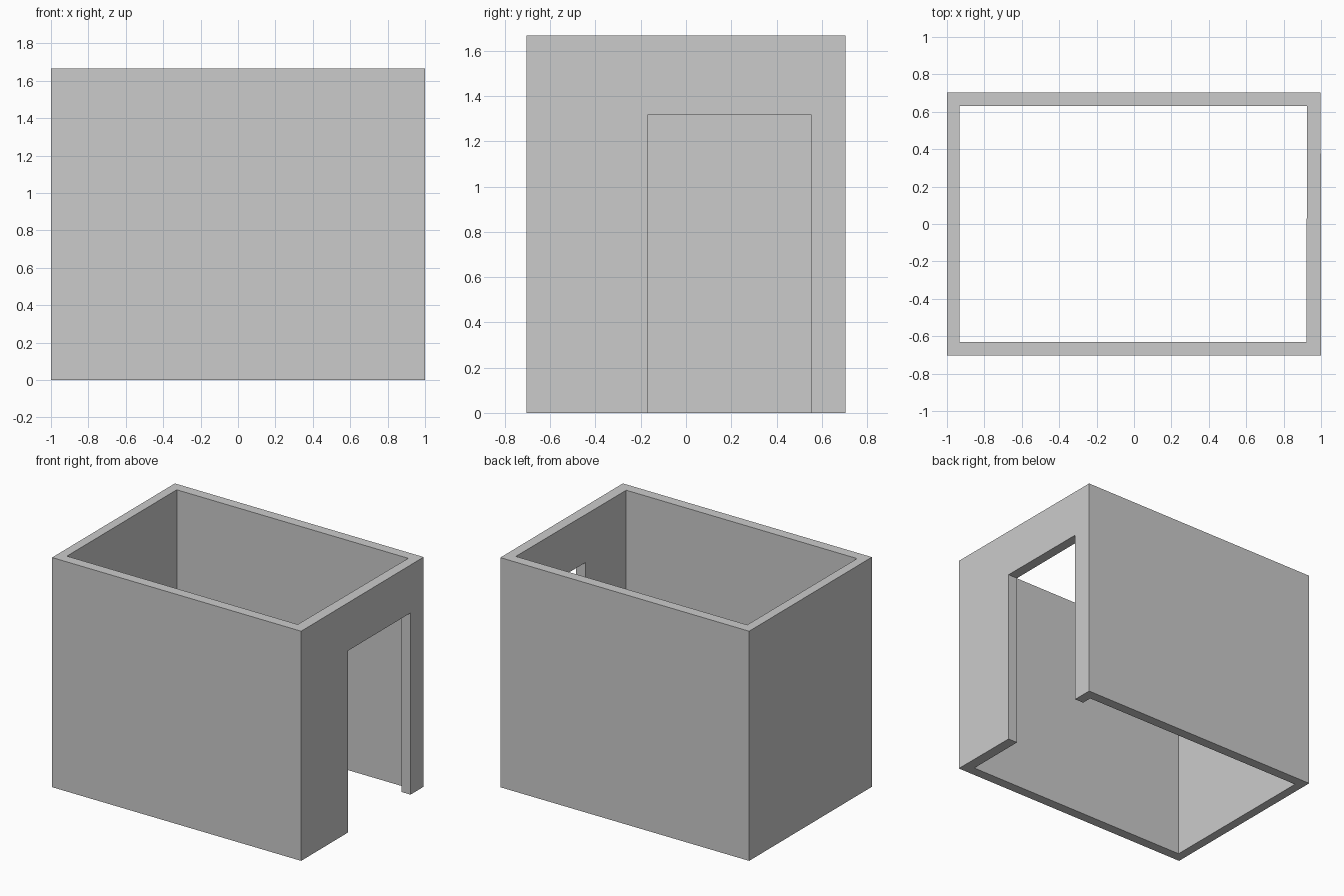
import bpy, bmesh

if "Cube" in bpy.data.objects:
    bpy.data.objects.remove(bpy.data.objects["Cube"])

HEIGHT = 1.667
OUTER = [(-1, -0.704), (1, -0.704), (0.998, 0.704), (-1, 0.704)]
INNER = [(-0.933, -0.63), (0.921, -0.63), (0.926, 0.63), (-0.933, 0.63)]


def add_object(name, bm):
    bmesh.ops.recalc_face_normals(bm, faces=bm.faces)
    mesh = bpy.data.meshes.new(name)
    bm.to_mesh(mesh)
    bm.free()
    obj = bpy.data.objects.new(name, mesh)
    bpy.context.collection.objects.link(obj)
    return obj


# Four walls: a rectangular ring footprint raised to full height
bm = bmesh.new()
outer = [bm.verts.new((x, y, 0)) for x, y in OUTER]
inner = [bm.verts.new((x, y, 0)) for x, y in INNER]
for i in range(4):
    j = (i + 1) % 4
    bm.faces.new((outer[i], outer[j], inner[j], inner[i]))
ring = bmesh.ops.extrude_face_region(bm, geom=bm.faces[:], use_keep_orig=True)
top = [v for v in ring["geom"] if isinstance(v, bmesh.types.BMVert)]
bmesh.ops.translate(bm, verts=top, vec=(0, 0, HEIGHT))
walls = add_object("walls", bm)

# Doorway in the right wall, open at the floor
bm = bmesh.new()
bmesh.ops.create_cube(bm, size=1)
bmesh.ops.scale(bm, verts=bm.verts, vec=(0.4, 0.72, 1.42))
bmesh.ops.translate(bm, verts=bm.verts, vec=(0.96, 0.193, 0.609))
cutter = add_object("doorway_cutter", bm)
cutter.hide_render = True

# Cut the doorway
cut = walls.modifiers.new("doorway", 'BOOLEAN')
cut.operation = 'DIFFERENCE'
cut.solver = 'EXACT'
cut.object = cutter
bpy.context.view_layer.objects.active = walls
bpy.ops.object.modifier_apply(modifier=cut.name)
bpy.data.objects.remove(cutter)
